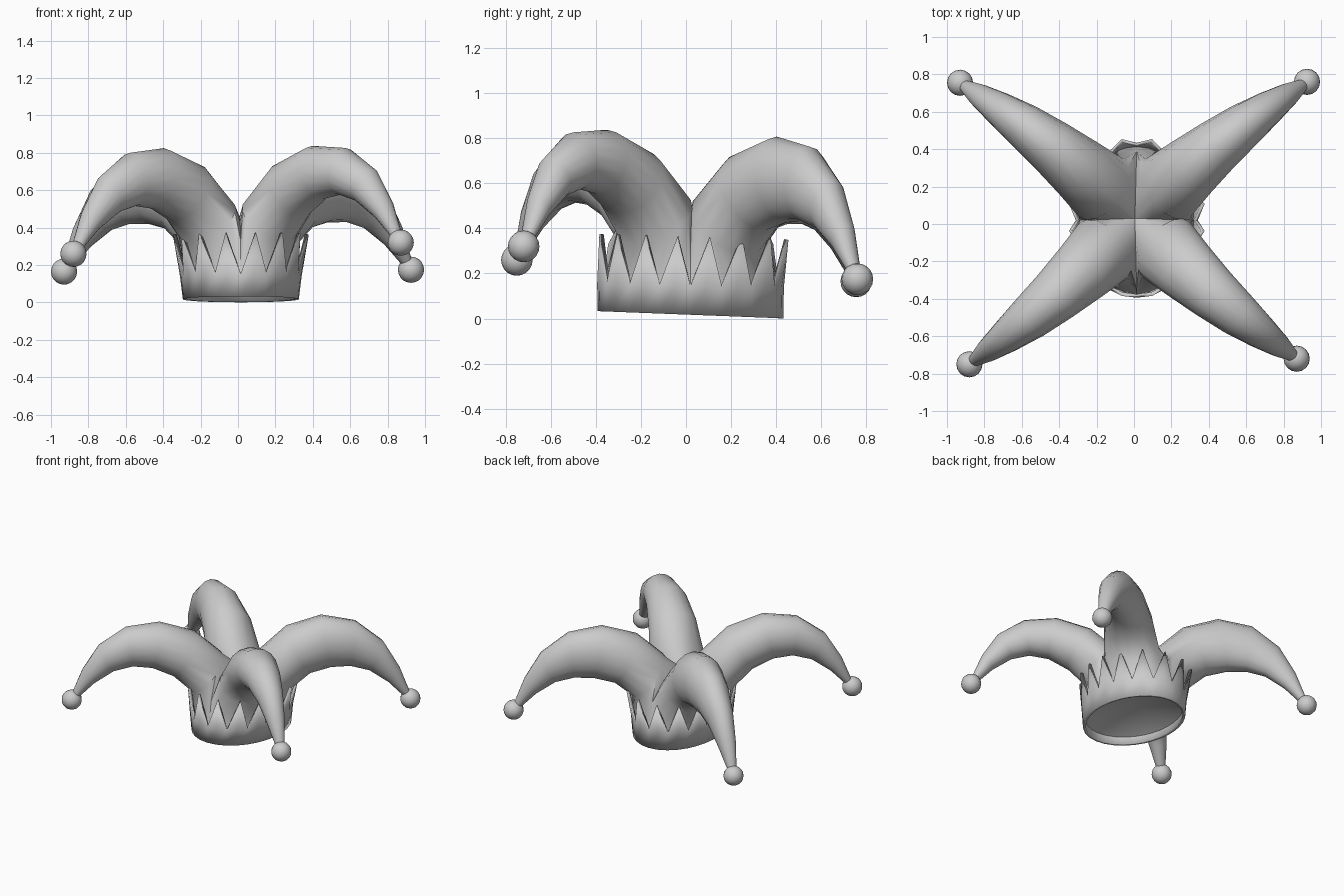
import bpy, bmesh, math
from math import sin, cos, pi
from mathutils import Vector

if "Cube" in bpy.data.objects:
    bpy.data.objects.remove(bpy.data.objects["Cube"])

HUB = Vector((0.005, 0.03, 0.46))    # where the four horns meet
CX, CY = 0.015, 0.02                 # centre of the head opening


def make_object(name, bm, angle=60):
    bmesh.ops.recalc_face_normals(bm, faces=bm.faces)
    me = bpy.data.meshes.new(name)
    bm.to_mesh(me)
    bm.free()
    ob = bpy.data.objects.new(name, me)
    bpy.context.collection.objects.link(ob)
    bpy.ops.object.select_all(action='DESELECT')
    ob.select_set(True)
    bpy.context.view_layer.objects.active = ob
    bpy.ops.object.shade_smooth_by_angle(angle=math.radians(angle))
    return ob


def band_vert(bm, i, rx, ry, z, tilt, back=0.0):
    u = 2 * pi * i / 32
    t = u - 0.07 * sin(2 * u)
    y = CY + back + ry * sin(t)
    return bm.verts.new((CX + rx * cos(t), y, z - tilt * (y - CY)))


# Zigzag head band: slightly flared oval with 16 points
def build_band():
    bm = bmesh.new()
    n = 32
    low = [band_vert(bm, i, 0.31, 0.412, 0.017, 0.039) for i in range(n)]
    mid = [band_vert(bm, i, 0.326, 0.414, 0.145, 0.02) for i in range(n)]
    tips = [band_vert(bm, i, 0.368, 0.43, 0.362, 0.03, 0.015) for i in range(1, n, 2)]
    for i in range(n):
        j = (i + 1) % n
        bm.faces.new((low[i], low[j], mid[j], mid[i]))
    for k, tip in enumerate(tips):
        a, b, c = mid[2 * k], mid[2 * k + 1], mid[(2 * k + 2) % n]
        bm.faces.new((a, b, tip))
        bm.faces.new((b, c, tip))
    ob = make_object("zigzag_band", bm, 40)
    mod = ob.modifiers.new("thickness", 'SOLIDIFY')
    mod.thickness = 0.02
    mod.offset = -1


# Shallow four-sided lining that closes the inside of the hat
def build_lining():
    bm = bmesh.new()
    rim = [band_vert(bm, i, 0.30, 0.40, 0.075, 0.035) for i in range(32)]
    apex = bm.verts.new((CX, CY, 0.22))
    for i in range(32):
        bm.faces.new((rim[(i + 1) % 32], rim[i], apex))
    make_object("inner_lining", bm, 40)


# Horn stations: upper x, upper z, lower x, lower z, half width
STATIONS = [
    (0.09, 0.56, 0.25, 0.31, 0.195),
    (0.22, 0.735, 0.345, 0.435, 0.172),
    (0.40, 0.825, 0.45, 0.50, 0.145),
    (0.58, 0.80, 0.55, 0.515, 0.12),
    (0.73, 0.67, 0.65, 0.48, 0.09),
    (0.82, 0.49, 0.755, 0.39, 0.062),
    (0.868, 0.34, 0.835, 0.29, 0.035),
    (0.885, 0.285, 0.868, 0.26, 0.02),
]
SEAM = [(0.30, 0.46), (0.65, 0.43), (0.92, 0.33), (1.0, 0.10)]


def build_horn(name, tip):
    bm = bmesh.new()
    sx, sy = math.copysign(1, tip.x), math.copysign(1, tip.y)
    reach = Vector((tip.x - HUB.x, tip.y - HUB.y, 0))
    side = Vector((-reach.y, reach.x, 0)).normalized() * (sx * sy)
    delta = tip.z - 0.26

    # Base loop: hub, seam to the rim, quarter oval, seam back to the hub
    def rim(t, s=1.0, z=0.10):
        p = Vector((CX + sx * 0.306 * cos(t), CY + sy * 0.398 * sin(t), z))
        q = HUB.lerp(p, s)
        return Vector((q.x, q.y, z))

    base = [HUB.copy()]
    base += [rim(pi / 2, s, z) for s, z in SEAM]
    base += [rim(pi / 2 * (1 - k / 8)) for k in range(1, 8)]
    base += [rim(0, s, z) for s, z in reversed(SEAM)]
    loops = [base]

    for ux, uz, lx, lz, hw in STATIONS:
        loop = []
        for k in range(16):
            a = 2 * pi * k / 16
            w = (1 + cos(a)) / 2
            f = (lx + (ux - lx) * w) / 0.88
            top_z = uz + delta * f * f
            low_z = lz + delta * min(1, 1.7 * f) * min(1, lx * 2.2)
            p = HUB + reach * f + side * (hw * sin(a))
            p.y += sy * 0.04 * sin(pi * min(f, 1))
            p.z = low_z + (top_z - low_z) * w
            loop.append(p)
        loops.append(loop)

    rings = [[bm.verts.new(p) for p in loop] for loop in loops]
    for r, s in zip(rings, rings[1:]):
        for k in range(16):
            j = (k + 1) % 16
            bm.faces.new((r[k], r[j], s[j], s[k]))
    bm.faces.new(rings[-1])
    make_object(name, bm)


# Round bell on the end of each horn
def build_bell(name, pos):
    bm = bmesh.new()
    bmesh.ops.create_uvsphere(bm, u_segments=16, v_segments=10, radius=0.07)
    bmesh.ops.translate(bm, verts=bm.verts, vec=pos)
    make_object(name, bm)


build_band()
build_lining()
TIPS = {
    "front_left": (-0.88, -0.75, 0.26),
    "front_right": (0.87, -0.72, 0.32),
    "back_left": (-0.93, 0.755, 0.165),
    "back_right": (0.925, 0.76, 0.175),
}
for label, pos in TIPS.items():
    build_horn(label + "_horn", Vector(pos))
    build_bell(label + "_bell", Vector(pos))
